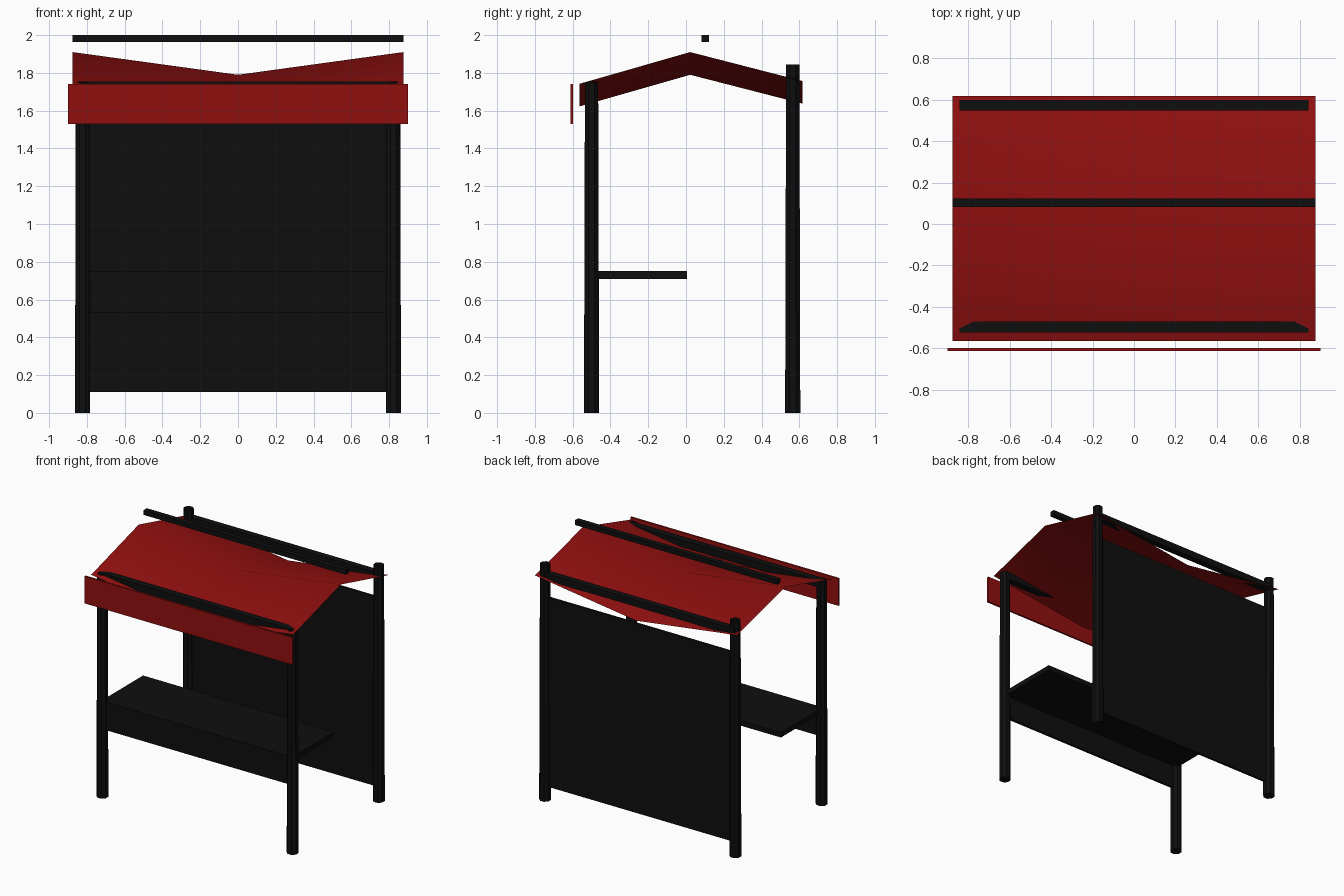
import bpy
import math

if "Cube" in bpy.data.objects:
    bpy.data.objects.remove(bpy.data.objects["Cube"])


def material(name, rgb):
    m = bpy.data.materials.new(name)
    m.diffuse_color = (*rgb, 1.0)
    m.use_nodes = True
    m.node_tree.nodes["Principled BSDF"].inputs["Base Color"].default_value = m.diffuse_color
    return m


RED = material("red cloth", (0.285, 0.005, 0.005))
BLACK = material("black wood", (0.0045, 0.0045, 0.0045))


def add_mesh(name, verts, faces, mat):
    me = bpy.data.meshes.new(name)
    me.from_pydata(verts, [], faces)
    me.materials.append(mat)
    ob = bpy.data.objects.new(name, me)
    bpy.context.collection.objects.link(ob)
    return ob


def box(name, x, y, z, mat):
    """Box from (min, max) ranges on each axis."""
    verts = [(a, b, c) for a in x for b in y for c in z]
    faces = [(0, 1, 3, 2), (4, 6, 7, 5), (0, 4, 5, 1),
             (2, 3, 7, 6), (0, 2, 6, 4), (1, 5, 7, 3)]
    return add_mesh(name, verts, faces, mat)


def post(name, x, y, height, r0=0.0435, r1=0.038, n=8):
    """Tapered eight-sided post, open at the top."""
    verts = []
    for r, z in ((r0, 0.0), (r1, height)):
        for i in range(n):
            a = 2 * math.pi * (i + 0.5) / n
            verts.append((x + r * math.cos(a), y + r * math.sin(a), z))
    faces = [(i, (i + 1) % n, n + (i + 1) % n, n + i) for i in range(n)]
    faces.append(tuple(reversed(range(n))))
    return add_mesh(name, verts, faces, BLACK)


# Four corner posts, the back pair taller
for side, x in (("left", -0.823), ("right", 0.823)):
    post("front_post_" + side, x, -0.5, 1.753)
    post("back_post_" + side, x, 0.565, 1.845)

# Cross beams and the loose ridge pole
box("front_beam", (-0.842, 0.842), (-0.524, -0.47), (1.70, 1.755), BLACK)
box("back_beam", (-0.842, 0.842), (0.547, 0.598), (1.735, 1.787), BLACK)
box("ridge_pole", (-0.875, 0.875), (0.083, 0.123), (1.963, 2.0), BLACK)

# Back wall, counter and its apron
box("back_wall", (-0.82, 0.82), (0.555, 0.575), (0.11, 1.59), BLACK)
box("counter_top", (-0.825, 0.825), (-0.5, 0.005), (0.71, 0.75), BLACK)
box("counter_apron", (-0.82, 0.82), (-0.51, -0.49), (0.53, 0.75), BLACK)

# Cloth valance hanging in front
box("valance", (-0.9, 0.9), (-0.612, -0.597), (1.53, 1.742), RED)

# Cloth roof: gable profile that sags along the middle
profile = [(-0.565, 1.742), (0.022, 1.91), (0.617, 1.757)]
columns = [(-0.875, 0.0), (0.0, 0.12), (0.875, 0.0)]
verts = [(x, y, z - sag) for y, z in profile for x, sag in columns]
faces = [(r * 3 + c, r * 3 + c + 1, r * 3 + c + 4, r * 3 + c + 3)
         for r in range(2) for c in range(2)]
roof = add_mesh("cloth_roof", verts, faces, RED)
for p in roof.data.polygons:
    p.use_smooth = True
